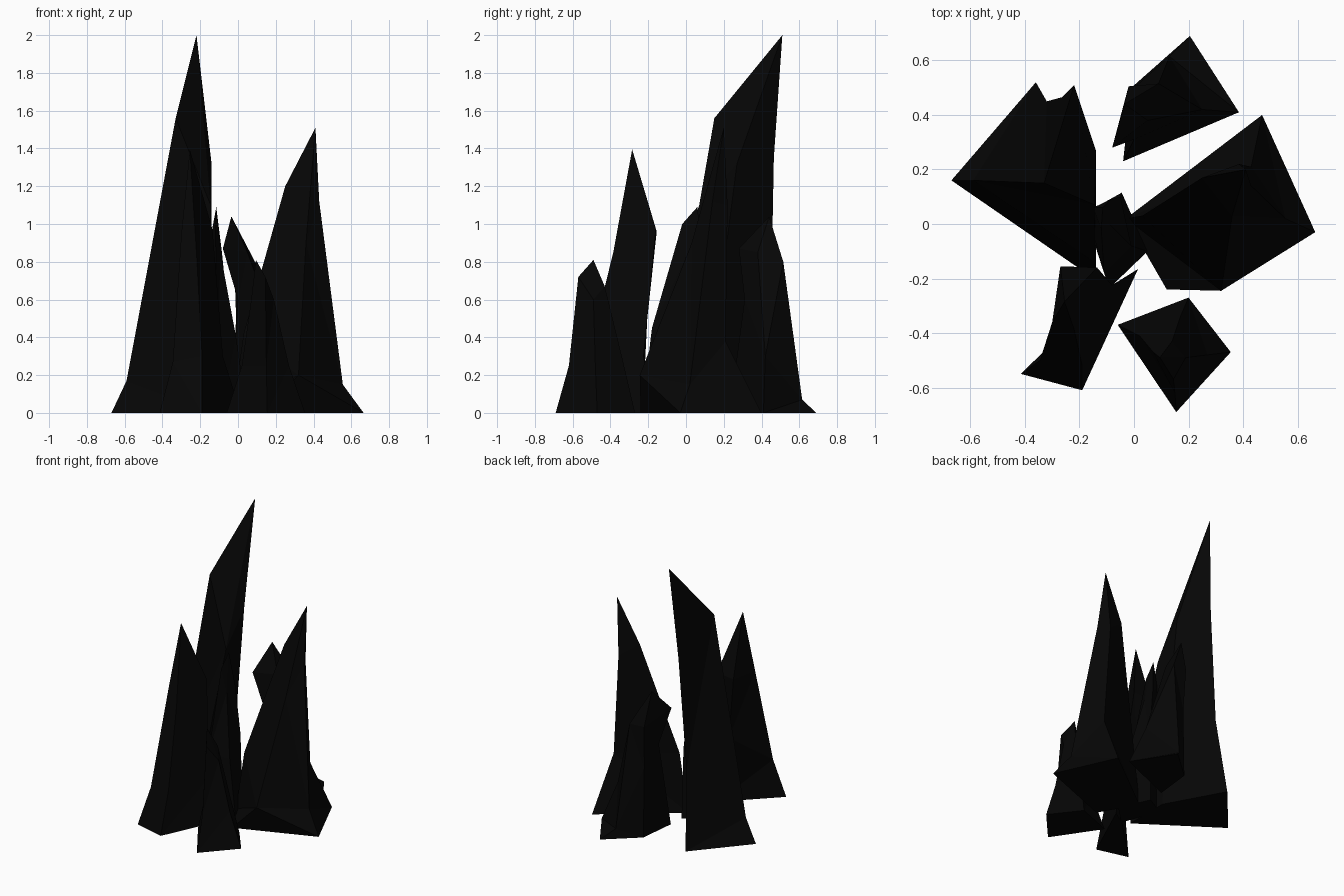
import bpy, bmesh

# Single near-black stone colour
stone = bpy.data.materials.new("black stone")
stone.diffuse_color = (0.0018, 0.0018, 0.0018, 1)


def shard(name, rings, tip):
    """Loft four-sided rings from the ground up and close them at a tip."""
    bm = bmesh.new()
    loops = [[bm.verts.new(p) for p in ring] for ring in rings]
    bm.faces.new(loops[0])
    for low, high in zip(loops, loops[1:]):
        for i in range(4):
            j = (i + 1) % 4
            bm.faces.new((low[i], low[j], high[j], high[i]))
    top = bm.verts.new(tip)
    for i in range(4):
        bm.faces.new((loops[-1][i], loops[-1][(i + 1) % 4], top))
    bmesh.ops.triangulate(bm, faces=bm.faces[:], quad_method='SHORT_EDGE')
    bmesh.ops.recalc_face_normals(bm, faces=bm.faces[:])
    mesh = bpy.data.meshes.new(name)
    bm.to_mesh(mesh)
    bm.free()
    mesh.materials.append(stone)
    obj = bpy.data.objects.new(name, mesh)
    bpy.context.collection.objects.link(obj)
    return obj


# Tallest spike, left
shard("tall_spike", [
    [(-.67, .16, 0), (-.14, -.205, 0), (-.14, .12, 0), (-.36, .52, 0)],
    [(-.59, .16, .17), (-.145, -.14, .5), (-.14, .19, .7), (-.32, .45, .55)],
    [(-.33, .15, 1.56), (-.145, .07, 1.1), (-.14, .27, 1.32), (-.265, .465, 1.35)],
], (-.22, .51, 2.0))

# Broad spike, right
shard("broad_spike", [
    [(.12, -.24, 0), (.665, -.03, 0), (.47, .4, 0), (-.03, .02, 0)],
    [(.32, -.245, .2), (.555, .02, .15), (.43, .21, .38), (.03, .03, .42)],
    [(.36, .03, .9), (.43, .14, 1.12), (.385, .22, 1.1), (.25, .17, 1.2)],
], (.41, .2, 1.51))

# Leaning spike, back
shard("back_spike", [
    [(-.04, .23, 0), (.385, .41, 0), (.205, .69, 0), (-.01, .5, 0)],
    [(0, .31, .6), (.25, .42, .3), (.13, .615, .07), (-.01, .49, .5)],
    [(-.08, .28, .87), (.05, .38, .85), (.09, .515, .8), (-.02, .505, .8)],
], (-.035, .44, 1.04))

# Short spike, front right
shard("short_spike", [
    [(-.06, -.37, 0), (.155, -.69, 0), (.355, -.47, 0), (.2, -.27, 0)],
    [(.02, -.41, .25), (.15, -.62, .25), (.27, -.48, .25), (.17, -.34, .3)],
    [(.07, -.47, .6), (.145, -.57, .72), (.19, -.49, .6), (.14, -.43, .67)],
], (.095, -.49, .81))

# Slim spike, front left
shard("front_spike", [
    [(-.415, -.55, 0), (-.19, -.61, 0), (.015, -.165, 0), (-.09, -.23, 0)],
    [(-.345, -.5, .27), (-.19, -.52, .3), (-.08, -.225, .3), (-.2, -.205, .5)],
    [(-.3, -.36, .95), (-.22, -.385, .85), (-.135, -.16, .97), (-.27, -.155, .96)],
], (-.255, -.285, 1.395))

# Thin spike in the middle
shard("center_spike", [
    [(-.18, .04, 0), (-.09, -.235, 0), (.05, -.1, 0), (-.045, .115, 0)],
    [(-.17, .04, .5), (-.11, -.18, .45), (-.01, -.08, .4), (-.05, .1, .5)],
    [(-.15, .06, .9), (-.12, -.02, 1.0), (-.09, 0, .83), (-.085, .09, .85)],
], (-.115, .06, 1.09))
